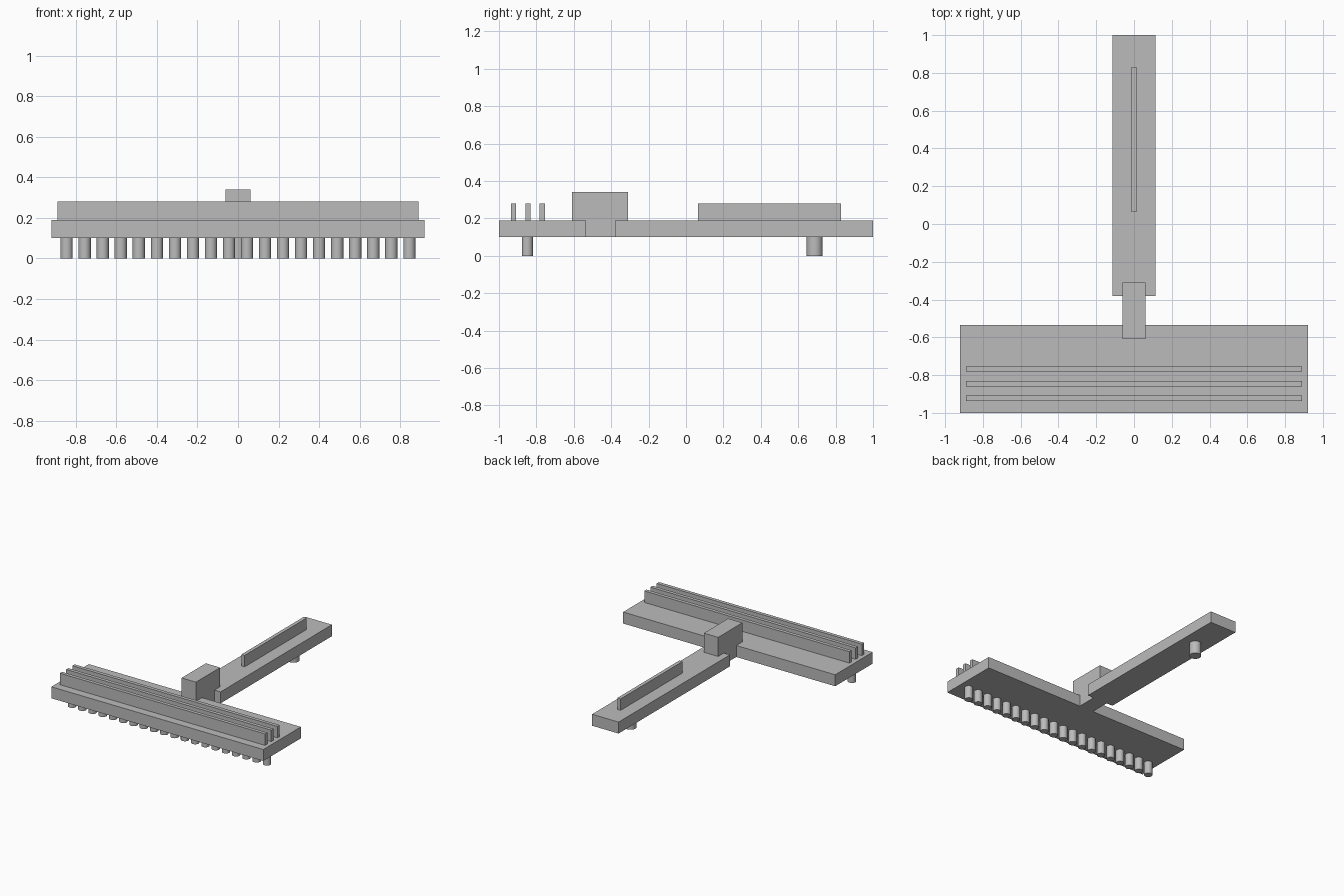
import bpy

cube = bpy.data.objects.get("Cube")
if cube:
    bpy.data.objects.remove(cube, do_unlink=True)

# Single matte grey for the whole model
GREY = (0.5, 0.5, 0.5, 1)
grey = bpy.data.materials.new("plain_grey")
grey.use_nodes = True
grey.diffuse_color = GREY
grey.node_tree.nodes["Principled BSDF"].inputs["Base Color"].default_value = GREY

BOTTOM, DECK, RAIL_TOP, HUB_TOP = 0.1, 0.19, 0.28, 0.34


def box(name, half_width, y0, y1, z0, z1):
    """Box centred on x = 0."""
    bpy.ops.mesh.primitive_cube_add(size=1, location=(0, (y0 + y1) / 2, (z0 + z1) / 2))
    obj = bpy.context.object
    obj.name = name
    obj.scale = (2 * half_width, y1 - y0, z1 - z0)
    bpy.ops.object.transform_apply(location=False, rotation=False, scale=True)
    obj.data.materials.append(grey)


def peg(name, x, y, radius):
    """Round peg from the ground up to the underside."""
    bpy.ops.mesh.primitive_cylinder_add(vertices=32, radius=radius, depth=BOTTOM,
                                        location=(x, y, BOTTOM / 2))
    obj = bpy.context.object
    obj.name = name
    obj.data.materials.append(grey)
    bpy.ops.object.shade_smooth_by_angle()


# Wide front board, long rear arm and the block joining them
box("front_board", 0.92, -1, -0.535, BOTTOM, DECK)
box("rear_arm", 0.115, -0.38, 1, BOTTOM, DECK)
box("joining_block", 0.062, -0.61, -0.31, BOTTOM, HUB_TOP)

# Upright fin on the arm and three long rails on the board
box("arm_fin", 0.014, 0.063, 0.83, DECK, RAIL_TOP)
for i in range(3):
    y = -0.922 + 0.077 * i
    box(f"board_rail_{i + 1}", 0.89, y - 0.014, y + 0.014, DECK, RAIL_TOP)

# Row of pegs under the board and one larger peg under the arm
COUNT, PITCH = 20, 0.089
for i in range(COUNT):
    peg(f"board_peg_{i + 1}", (i - (COUNT - 1) / 2) * PITCH, -0.848, 0.03)
peg("arm_peg", 0, 0.688, 0.043)
